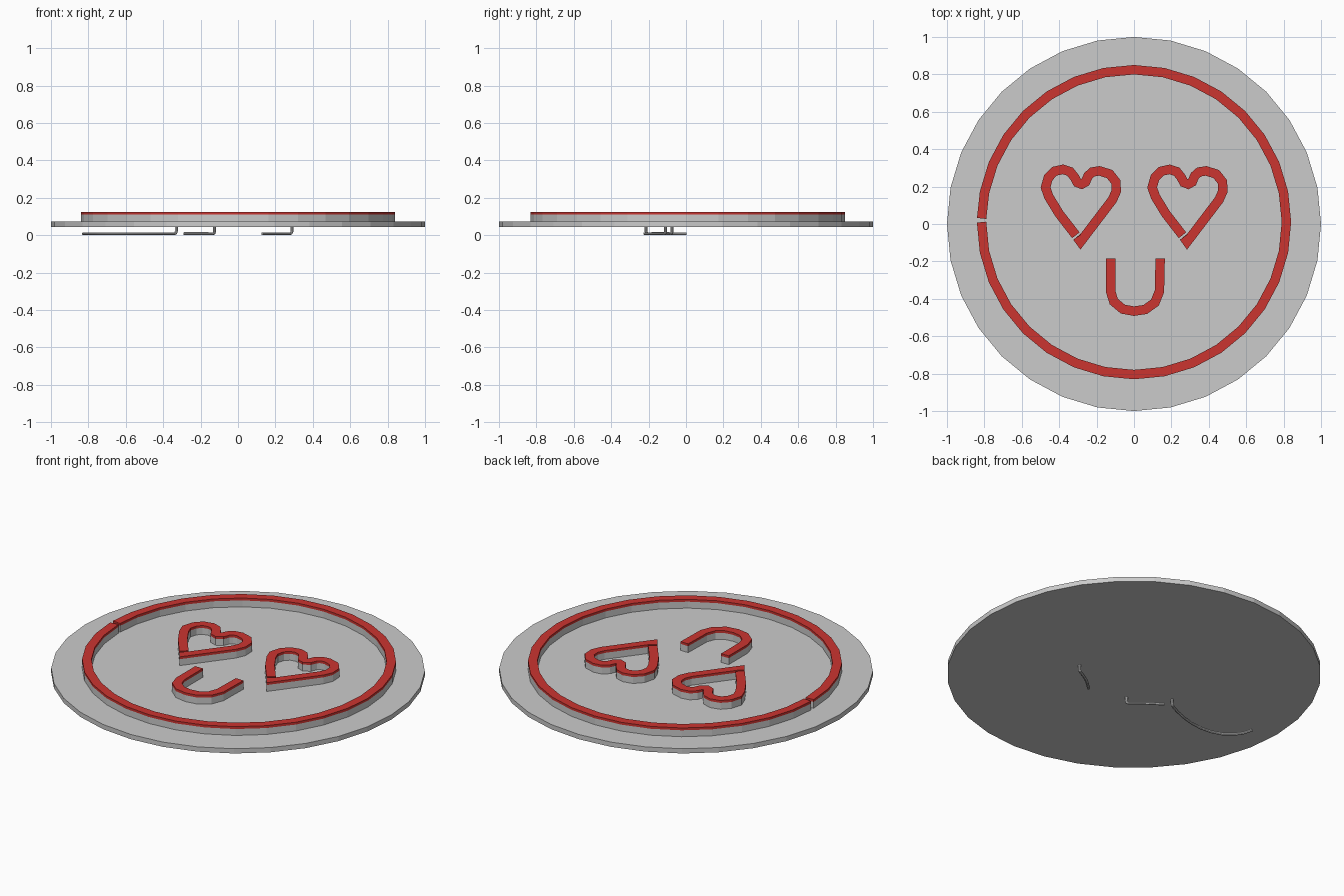
import bpy, bmesh, math
from mathutils import Vector

if "Cube" in bpy.data.objects:
    bpy.data.objects.remove(bpy.data.objects["Cube"])

red = bpy.data.materials.new("red_glow")
red.diffuse_color = (0.6, 0.035, 0.03, 1)
red.use_nodes = True
red.node_tree.nodes["Principled BSDF"].inputs["Base Color"].default_value = red.diffuse_color


def finish(name, bm, mat=None):
    bmesh.ops.recalc_face_normals(bm, faces=bm.faces)
    me = bpy.data.meshes.new(name)
    bm.to_mesh(me)
    bm.free()
    ob = bpy.data.objects.new(name, me)
    bpy.context.collection.objects.link(ob)
    if mat:
        me.materials.append(mat)
    return ob


def ribbon(name, path, z0, z1, mat=None, width=0.05):
    """Open rectangular strip with mitred corners along a flat path."""
    pts = [Vector(p) for p in path]
    bm = bmesh.new()
    rows = []
    for i, p in enumerate(pts):
        a = (p - pts[i - 1]).normalized() if i else (pts[1] - p).normalized()
        b = (pts[i + 1] - p).normalized() if i < len(pts) - 1 else a
        na, nb = Vector((-a.y, a.x)), Vector((-b.y, b.x))
        m = (na + nb).normalized()
        m *= width / 2 / max(m.dot(na), 0.4)
        l, r = p + m, p - m
        rows.append([bm.verts.new((q.x, q.y, z))
                     for q, z in ((l, z0), (r, z0), (r, z1), (l, z1))])
    for s, t in zip(rows, rows[1:]):
        for k in range(4):
            bm.faces.new((s[k], s[(k + 1) % 4], t[(k + 1) % 4], t[k]))
    bm.faces.new(rows[0])
    bm.faces.new(rows[-1])
    return finish(name, bm, mat)


def sign_line(name, path):
    ribbon(name + "_wall", path, 0.073, 0.111)
    ribbon(name + "_light", path, 0.111, 0.125, red)


def wire(name, path):
    """Thin lead: drops from the plate at the first point, then runs flat."""
    x, y = path[0]
    d = (Vector(path[1]) - Vector(path[0])).normalized() * 0.012
    pts = [(x, y, 0.05), (x, y, 0.02), (x + d.x * .3, y + d.y * .3, 0.011),
           (x + d.x, y + d.y, 0.008)] + [(u, v, 0.008) for u, v in path[1:]]
    cu = bpy.data.curves.new(name, 'CURVE')
    cu.dimensions = '3D'
    cu.bevel_depth = 0.008
    cu.bevel_resolution = 2
    cu.use_fill_caps = True
    sp = cu.splines.new('POLY')
    sp.points.add(len(pts) - 1)
    for q, c in zip(sp.points, pts):
        q.co = (*c, 1)
    ob = bpy.data.objects.new(name, cu)
    bpy.context.collection.objects.link(ob)
    bpy.ops.object.select_all(action='DESELECT')
    ob.select_set(True)
    bpy.context.view_layer.objects.active = ob
    bpy.ops.object.convert(target='MESH')
    bpy.ops.object.shade_smooth_by_angle()


# Backing plate
bm = bmesh.new()
bmesh.ops.create_cone(bm, cap_ends=True, segments=32, radius1=1, radius2=1, depth=0.028)
bmesh.ops.translate(bm, verts=bm.verts, vec=(0, 0, 0.059))
finish("back_plate", bm)

# Face outline ring, with a small gap on the left
angles = [math.radians(-180 + 11.25 * i) for i in range(32)] + [math.radians(178.6)]
ring = [(0.815 * math.cos(a), 0.01 + 0.815 * math.sin(a)) for a in angles]
ring[0] = (-0.815, 0.01)
sign_line("outline_ring", ring)

# Heart eyes
heart = [(-.311, -.060), (-.40, .055), (-.455, .145), (-.473, .195), (-.458, .248),
         (-.425, .282), (-.38, .292), (-.342, .28), (-.318, .25), (-.303, .222),
         (-.28, .213), (-.259, .225), (-.245, .258), (-.222, .278), (-.185, .284),
         (-.13, .267), (-.097, .225), (-.095, .175), (-.115, .13), (-.286, -.095),
         (-.304, -.070)]
for side, dx in (("left", 0), ("right", 0.57)):
    # main stroke, then the short corner stub is part of the same path
    sign_line(side + "_heart_eye", [(x + dx, y) for x, y in heart])

# Curved mouth
sign_line("mouth", [(-.125, -.185), (-.125, -.36), (-.108, -.415), (-.06, -.455), (0, -.466),
                    (.06, -.457), (.112, -.42), (.136, -.36), (.14, -.185)])

# Connecting leads under the plate
wire("ring_lead", [(-.33, -.075), (-.39, -.105), (-.46, -.133), (-.53, -.152), (-.60, -.160),
                   (-.67, -.155), (-.73, -.135), (-.78, -.097), (-.81, -.055), (-.826, 0)])
wire("left_eye_lead", [(-.125, -.213), (-.20, -.15), (-.288, -.09)])
wire("right_eye_lead", [(.288, -.11), (.24, -.135), (.19, -.168), (.13, -.222)])
